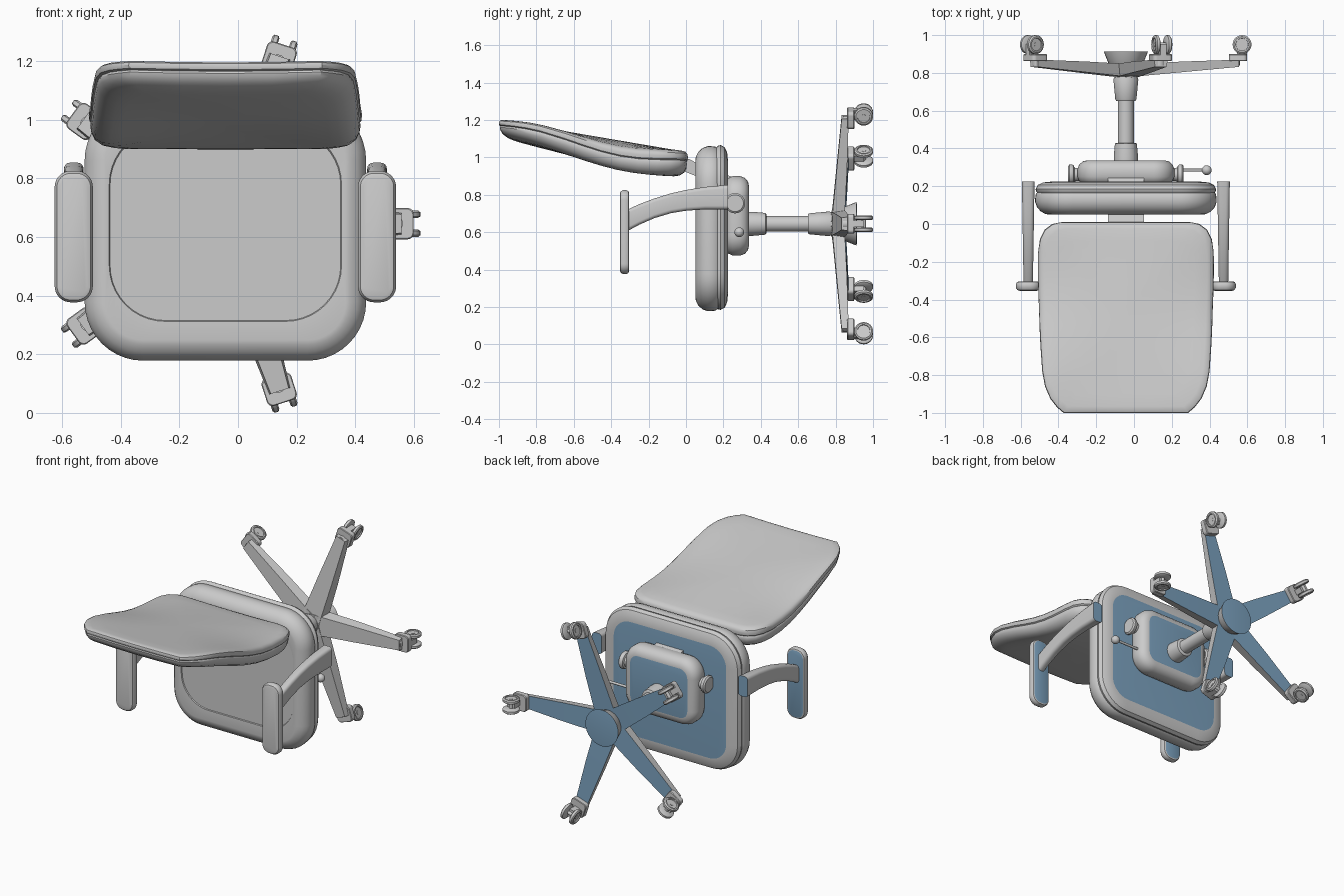
import bpy, bmesh
from math import sin, cos, pi, radians
from mathutils import Vector, Matrix

if "Cube" in bpy.data.objects:
    bpy.data.objects.remove(bpy.data.objects["Cube"])

CX, CZ = -0.043, 0.645          # chair's middle plane and post axis
blue = bpy.data.materials.new("underside_blue")
blue.diffuse_color = (0.2, 0.36, 0.52, 1)
blue.use_nodes = True
blue.node_tree.nodes["Principled BSDF"].inputs["Base Color"].default_value = blue.diffuse_color
grey = bpy.data.materials.new("plain_grey")
grey.diffuse_color = (0.8, 0.8, 0.8, 1)
grey.use_nodes = True
grey.node_tree.nodes["Principled BSDF"].inputs["Base Color"].default_value = grey.diffuse_color


def loft(name, rings, blue_end=False, blue_faces=None, matrix=None):
    """Skin a row of equal-length rings and cap both ends."""
    bm = bmesh.new()
    vs = [[bm.verts.new(p) for p in ring] for ring in rings]
    n = len(vs[0])
    for a, b in zip(vs, vs[1:]):
        for i in range(n):
            bm.faces.new((a[i], a[(i + 1) % n], b[(i + 1) % n], b[i]))
    bm.faces.new(vs[0])
    end = bm.faces.new(vs[-1])
    bmesh.ops.recalc_face_normals(bm, faces=bm.faces)
    for f in bm.faces:
        if (blue_end and f == end) or (blue_faces and blue_faces(f.normal)):
            f.material_index = 1
    if matrix:
        bm.transform(matrix)
    me = bpy.data.meshes.new(name)
    bm.to_mesh(me)
    bm.free()
    me.materials.append(grey)
    me.materials.append(blue)
    ob = bpy.data.objects.new(name, me)
    bpy.context.collection.objects.link(ob)
    return ob


def rrect(x0, x1, z0, z1, r, y, n=10):
    """Rounded rectangle in the xz plane."""
    pts = []
    for k, (cx, cz) in enumerate(((x1 - r, z1 - r), (x0 + r, z1 - r),
                                  (x0 + r, z0 + r), (x1 - r, z0 + r))):
        for i in range(n + 1):
            a = pi / 2 * (k + i / n)
            pts.append(Vector((cx + r * cos(a), y, cz + r * sin(a))))
    return pts


def inset_rings(x0, x1, z0, z1, r, profile):
    return [rrect(x0 + i, x1 - i, z0 + i, z1 - i, max(r - i, 0.02), y) for i, y in profile]


def turned(name, profile, axis='Y', at=(0, 0, 0), n=32, **kw):
    """Round part from (radius, position) pairs along an axis."""
    rings = []
    for r, t in profile:
        ring = []
        for i in range(n):
            c, s = r * cos(2 * pi * i / n), r * sin(2 * pi * i / n)
            p = {'X': (t, c, s), 'Y': (c, t, s), 'Z': (c, s, t)}[axis]
            ring.append(Vector(p) + Vector(at))
        rings.append(ring)
    return loft(name, rings, **kw)


def box(name, x, y, z, **kw):
    return loft(name, [[Vector((a, b, c)) for a, c in
                        ((x[0], z[0]), (x[1], z[0]), (x[1], z[1]), (x[0], z[1]))] for b in y], **kw)


# Seat cushion with a shallow dished panel
S = (CX - 0.48, CX + 0.48, 0.178, 1.06, 0.2)
rings = inset_rings(*S, [(0.012, 0.17), (0.003, 0.158), (0, 0.135), (0, 0.115), (0.01, 0.088),
                         (0.03, 0.066), (0.055, 0.053), (0.07, 0.05)])
rings += [rrect(CX - 0.396, CX + 0.396, 0.312, 0.97, 0.19, 0.053),
          rrect(CX - 0.393, CX + 0.393, 0.315, 0.965, 0.187, 0.059)]
loft("seat_cushion", rings)

# Seat pan with flat underside
P = (CX - 0.478, CX + 0.478, 0.185, 1.066, 0.2)
loft("seat_pan", inset_rings(*P, [(0.012, 0.163), (0.003, 0.172), (0, 0.185), (0.012, 0.207),
                                  (0.04, 0.22), (0.08, 0.224)]), blue_end=True)

# Tilt mechanism housing
loft("mechanism", inset_rings(CX - 0.257, CX + 0.257, 0.475, 0.9, 0.11,
     [(0.03, 0.21), (0.01, 0.228), (0, 0.25), (0, 0.29), (0.01, 0.315), (0.03, 0.332),
      (0.055, 0.337)]), blue_end=True)

# Side knobs and tilt lever
for side, s in (("left", -1), ("right", 1)):
    turned("knob_" + side, [(0.034, s * 0.24), (0.036, s * 0.272), (0.048, s * 0.276), (0.054, s * 0.285),
                            (0.054, s * 0.298), (0.045, s * 0.306)], 'X', (CX, 0.262, 0.755))
turned("lever_rod", [(0.008, 0.2), (0.008, 0.385)], 'X', (0, 0.285, 0.6), 12)
ball = [(max(0.001, 0.026 * sin(pi * i / 10)), -0.026 * cos(pi * i / 10)) for i in range(11)]
turned("lever_ball", ball, 'X', (0.385, 0.285, 0.6), 20)

# Gas post with collars, and hub
A = (CX, 0, CZ)
turned("upper_collar", [(0.064, 0.33), (0.064, 0.36), (0.058, 0.425), (0.05, 0.43)], at=A)
turned("gas_post", [(0.042, 0.42), (0.042, 0.67)], at=A)
turned("lower_collar", [(0.052, 0.652), (0.056, 0.66), (0.066, 0.765), (0.06, 0.78), (0.06, 0.83)], at=A)
turned("hub", [(0.06, 0.8), (0.082, 0.825), (0.112, 0.9), (0.116, 0.912), (0.108, 0.913)],
       at=A, blue_faces=lambda n: n.y > 0.9)

# Five legs with twin-wheel castors, built along +x then turned
for k in range(5):
    M = Matrix.Translation(A) @ Matrix.Rotation(radians(72 * k), 4, 'Y')
    tag = "_%d" % (k + 1)
    sect = ((0.0, 0.076, 0.064, 0.776, 0.845), (0.3, 0.06, 0.05, 0.804, 0.86),
            (0.6, 0.038, 0.032, 0.832, 0.87))
    loft("leg" + tag, [[Vector((x, yb, -wb)), Vector((x, yb, wb)), Vector((x, yt, wt)), Vector((x, yt, -wt))]
                       for x, wb, wt, yt, yb in sect], matrix=M, blue_faces=lambda n: n.y > 0.8)
    turned("castor_stem" + tag, [(0.03, 0.84), (0.03, 0.885)], at=(0.575, 0, 0), n=20, matrix=M)
    loft("castor_plate" + tag, inset_rings(0.545, 0.642, -0.053, 0.053, 0.01,
         [(0.003, 0.862), (0, 0.866), (0, 0.896), (0.003, 0.9)]), matrix=M)
    box("castor_block" + tag, (0.588, 0.642), (0.89, 0.952), (-0.017, 0.017), matrix=M)
    turned("castor_axle" + tag, [(0.012, -0.04), (0.012, 0.04)], 'Z', (0.615, 0.95, 0), 12, matrix=M)
    for side, s in (("a", -1), ("b", 1)):
        turned("wheel" + tag + side, [(0.042, s * 0.02), (0.05, s * 0.025), (0.05, s * 0.039),
               (0.042, s * 0.045), (0.034, s * 0.045), (0.033, s * 0.038)], 'Z', (0.615, 0.95, 0), 24, matrix=M)

# Backrest: tapered outline, leaning and gently warped, thicker toward the seat
half = [(0.33, -1.0), (0.365, -0.97), (0.4, -0.925), (0.428, -0.86), (0.443, -0.78), (0.452, -0.65),
        (0.457, -0.55), (0.46, -0.45), (0.464, -0.35), (0.466, -0.25), (0.465, -0.15), (0.455, -0.08),
        (0.43, -0.03), (0.39, 0.0), (0.34, 0.01)]
half = [(-0.165, -1.0), (0, -1.0), (0.165, -1.0)][1:] + half + [(0.17, 0.01)]
outline = half + [(-x, y) for x, y in [(0, 0.01)] + half[:0:-1]]
outline[len(half)] = (0.0, 0.01)


def back_ring(inset, f):
    ring = []
    for x, y in outline:
        x, y = x * (1 - inset / 0.46), -0.495 + (y + 0.495) * (1 - inset / 0.505)
        depth = 0.09 + 0.055 * (y + 1) + 0.015 * max(0, sin(-pi * y))
        warp = (-0.007 + 0.026 * cos(2 * pi * (y + 0.85))) * (x / 0.46) ** 2
        ring.append(Vector((CX + x, y, 1.03 - 0.17 * y + warp - f * depth)))
    return ring


loft("backrest_shell", [back_ring(*p) for p in
     ((0.44, 0), (0.32, 0), (0.2, 0), (0.1, 0), (0.035, 0), (0.014, 0.03), (0.003, 0.1), (0, 0.2),
      (0.002, 0.32), (0.009, 0.37))])
loft("backrest_cushion", [back_ring(*p) for p in
     ((0.014, 0.33), (0.008, 0.38), (0.005, 0.46), (0.008, 0.6), (0.02, 0.78), (0.045, 0.92),
      (0.075, 0.98), (0.11, 1.0), (0.2, 1.0), (0.32, 1.0), (0.44, 1.0))])

# Bar joining the backrest to the mechanism
prof = [(-0.06, 1.0), (0.02, 0.99), (0.12, 0.935), (0.26, 0.893), (0.26, 0.84), (0.08, 0.89), (-0.06, 0.945)]
loft("back_bar", [[Vector((CX + dx, y, z)) for y, z in prof] for dx in (-0.095, 0.095)])

# Arms and arm pads, both sides
curve = [(-0.315, 0.605, 0.72), (-0.25, 0.64, 0.75), (-0.17, 0.675, 0.78), (-0.08, 0.702, 0.808),
         (0.0, 0.715, 0.826), (0.1, 0.722, 0.842), (0.224, 0.722, 0.853)]
for side, s in (("left", -1), ("right", 1)):
    rings = []
    for y, zl, zh in curve:
        w = 0.025 + 0.016 * (y + 0.3)
        flat = rrect(-w, w, zl, zh, 0.02, y, 4)
        rings.append([Vector((CX + s * (0.517 + p.x), p.y, p.z)) for p in flat])
    loft("arm_" + side, rings, blue_end=True)
    xc = CX + s * 0.517
    loft("arm_pad_" + side, inset_rings(xc - 0.065, xc + 0.065, 0.377, 0.825, 0.055,
         [(0.02, -0.354), (0.008, -0.35), (0, -0.338), (0, -0.318), (0.005, -0.308), (0.012, -0.305)]),
         blue_end=True)

# Smooth shading with sharp edges kept
for ob in bpy.data.objects:
    ob.select_set(True)
bpy.context.view_layer.objects.active = bpy.data.objects["seat_pan"]
bpy.ops.object.shade_smooth_by_angle(angle=radians(35))
